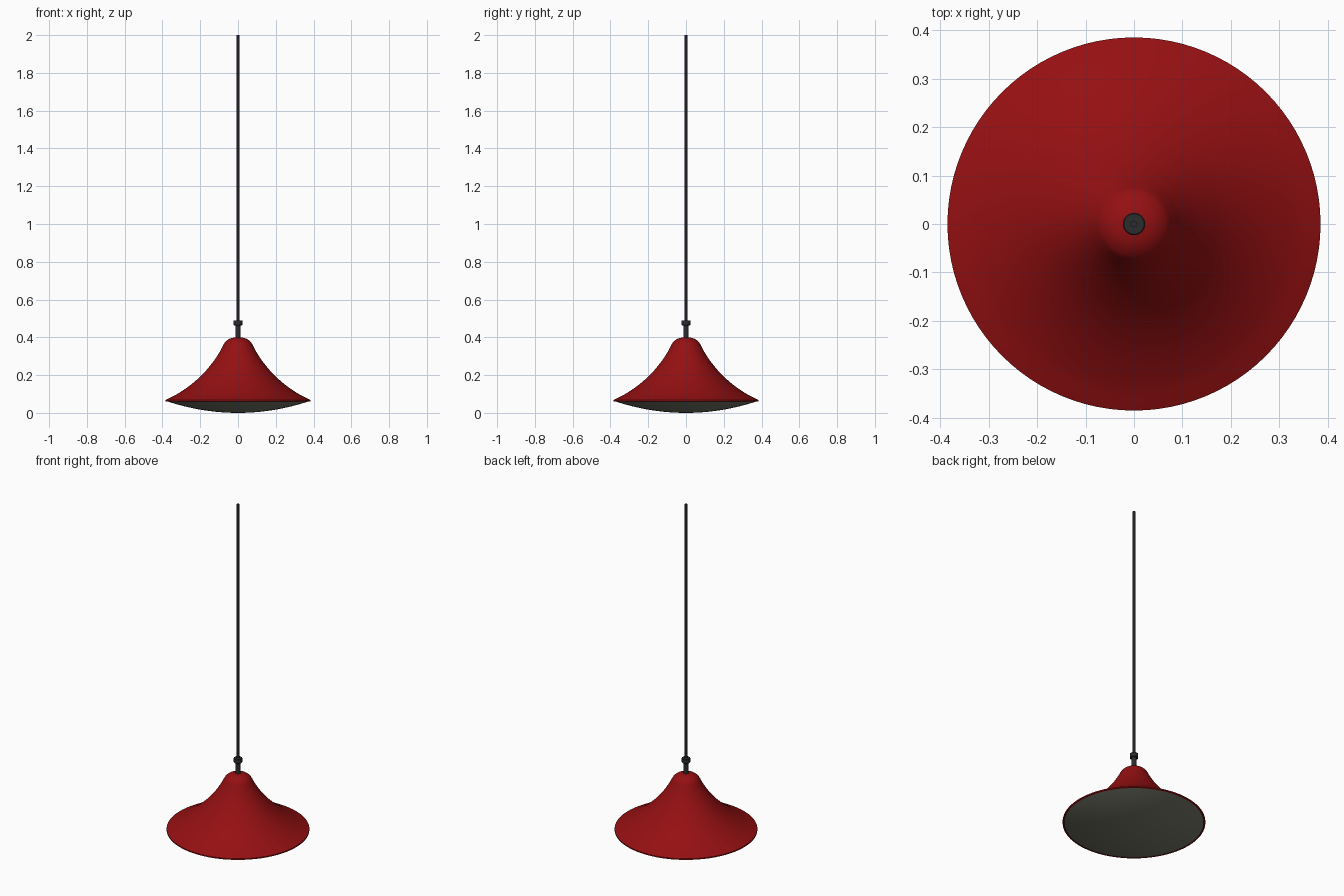
import bpy, math
from mathutils import Vector

if "Cube" in bpy.data.objects:
    bpy.data.objects.remove(bpy.data.objects["Cube"])


def smooth_path(pts, steps=6):
    # Catmull-Rom interpolation through (radius, z) points
    p = [Vector(q) for q in pts]
    p = [2 * p[0] - p[1]] + p + [2 * p[-1] - p[-2]]
    out = []
    for a, b, c, d in zip(p, p[1:], p[2:], p[3:]):
        for k in range(steps):
            t = k / steps
            out.append(0.5 * (2 * b + (c - a) * t + (2 * a - 5 * b + 4 * c - d) * t * t
                              + (3 * b - a - 3 * c + d) * t ** 3))
    return [tuple(v) for v in out] + [tuple(pts[-1])]


def lathe(name, profile, color, sides=96, closed=False):
    # revolve a (radius, z) profile, listed from bottom to top, around z
    verts, faces, rings = [], [], []
    for r, z in profile:
        start = len(verts)
        n = 1 if r < 1e-6 else sides
        verts += [(r * math.cos(math.tau * i / sides), r * math.sin(math.tau * i / sides), z)
                  for i in range(n)]
        rings.append([start + (i % n) for i in range(sides)])
    pairs = list(zip(rings, rings[1:])) + ([(rings[-1], rings[0])] if closed else [])
    for lo, hi in pairs:
        for i in range(sides):
            j = (i + 1) % sides
            faces.append(tuple(dict.fromkeys((lo[i], lo[j], hi[j], hi[i]))))
    mesh = bpy.data.meshes.new(name)
    mesh.from_pydata(verts, [], faces)
    mesh.update()
    obj = bpy.data.objects.new(name, mesh)
    bpy.context.collection.objects.link(obj)
    mesh.materials.append(color)
    bpy.ops.object.select_all(action='DESELECT')
    obj.select_set(True)
    bpy.context.view_layer.objects.active = obj
    bpy.ops.object.shade_smooth_by_angle(angle=math.radians(35))
    return obj


def material(name, rgb):
    m = bpy.data.materials.new(name)
    m.diffuse_color = (*rgb, 1)
    m.use_nodes = True
    m.node_tree.nodes["Principled BSDF"].inputs["Base Color"].default_value = m.diffuse_color
    return m


red = material("red_enamel", (0.30, 0.005, 0.006))
dark = material("dark_metal", (0.025, 0.025, 0.027))
cream = material("frosted_glass", (0.19, 0.19, 0.15))

# Flared shade: thin shell with a rounded crown and a narrow rim
outer = smooth_path([(0.385, 0.068), (0.325, 0.098), (0.255, 0.145), (0.19, 0.202),
                     (0.135, 0.266), (0.10, 0.318), (0.081, 0.353)])
crown = smooth_path([(0.081, 0.353), (0.068, 0.375), (0.047, 0.391), (0.022, 0.399), (0, 0.401)])
inner = [(max(r - 0.006, 0), z - 0.008) for r, z in reversed(outer + crown[1:])]
lathe("shade", [(0.378, 0.059), (0.385, 0.061)] + outer + crown[1:] + inner, red, closed=True)

# Shallow bowl diffuser closing the underside
bowl = [(0.378 * math.sin(a), 0.062 * (1 - math.cos(a)) / (1 - math.cos(0.75)))
        for a in [0]]
for k in range(1, 17):
    t = k / 16
    bowl.append((0.378 * t, 0.062 * t * t))
lathe("diffuser", bowl, cream)

# Stem, collar and hanging cord
lathe("stem", [(0, 0.39), (0.014, 0.39), (0.014, 0.467), (0, 0.467)], dark, 32)
lathe("collar", [(0, 0.463), (0.021, 0.463), (0.023, 0.465), (0.023, 0.488),
                 (0.021, 0.490), (0, 0.490)], dark, 32)
lathe("cord", [(0, 0.48), (0.007, 0.48), (0.007, 2.0), (0, 2.0)], dark, 16)
